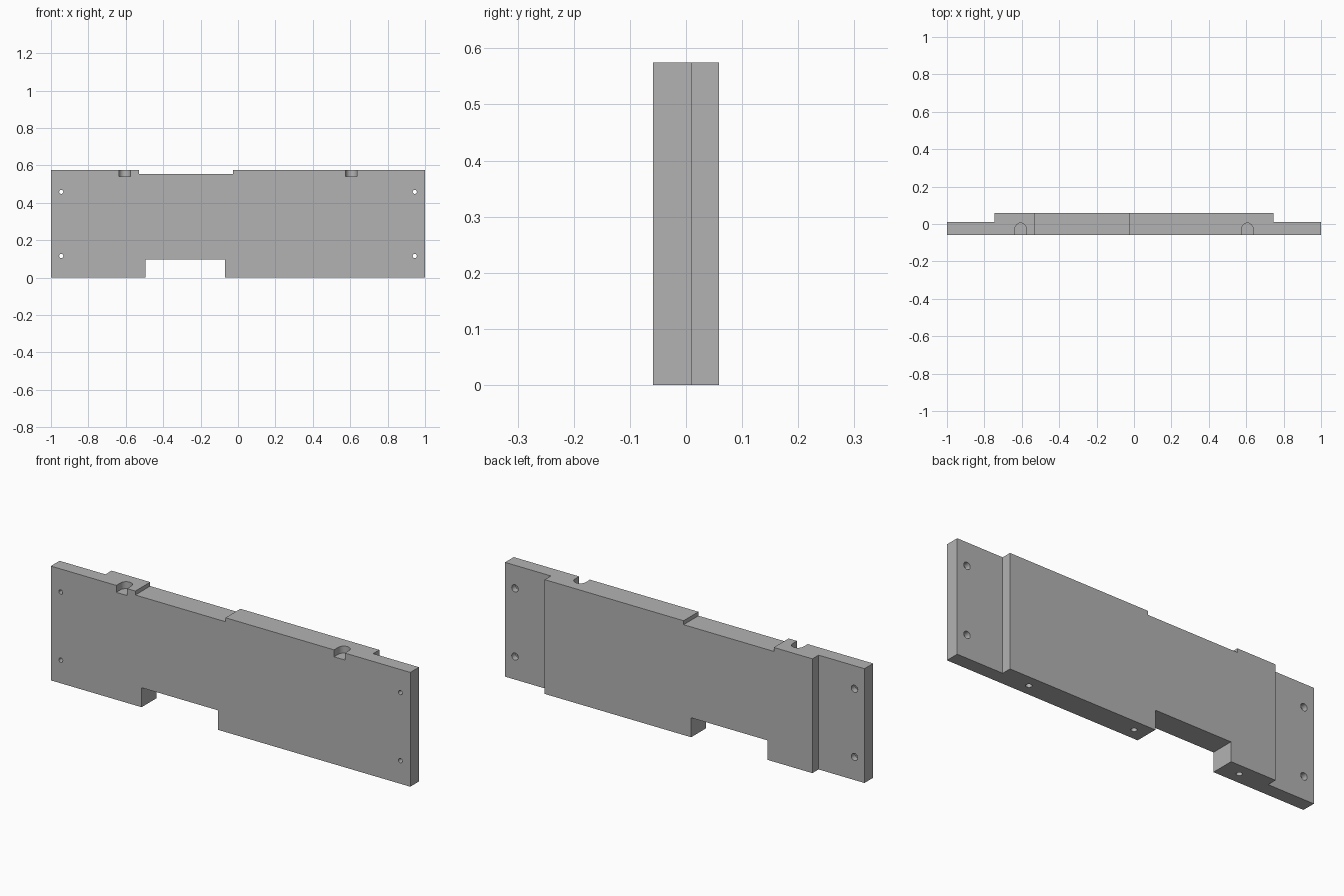
import bpy
import bmesh
from math import pi
from mathutils import Matrix

if "Cube" in bpy.data.objects:
    bpy.data.objects.remove(bpy.data.objects["Cube"])

HEIGHT = 0.575
FRONT, STEP, BACK = -0.059, 0.01, 0.059

grey = bpy.data.materials.new("plain grey")
grey.use_nodes = True
grey.diffuse_color = (0.45, 0.45, 0.45, 1)
grey.node_tree.nodes["Principled BSDF"].inputs["Base Color"].default_value = grey.diffuse_color


def make_object(name, bm):
    bmesh.ops.recalc_face_normals(bm, faces=bm.faces)
    mesh = bpy.data.meshes.new(name)
    bm.to_mesh(mesh)
    bm.free()
    mesh.materials.append(grey)
    obj = bpy.data.objects.new(name, mesh)
    bpy.context.collection.objects.link(obj)
    return obj


def prism(name, outline, z0, z1):
    """Extrude an outline in x and y from z0 up to z1."""
    bm = bmesh.new()
    face = bm.faces.new([bm.verts.new((x, y, z0)) for x, y in outline])
    top = bmesh.ops.extrude_face_region(bm, geom=[face])["geom"]
    verts = [v for v in top if isinstance(v, bmesh.types.BMVert)]
    bmesh.ops.translate(bm, verts=verts, vec=(0, 0, z1 - z0))
    return make_object(name, bm)


def box(name, x0, x1, y0, y1, z0, z1):
    return prism(name, [(x0, y0), (x1, y0), (x1, y1), (x0, y1)], z0, z1)


def cylinder(name, radius, length, centre, along_y=False):
    bm = bmesh.new()
    turn = Matrix.Rotation(pi / 2 if along_y else 0, 4, "X")
    bmesh.ops.create_cone(bm, cap_ends=True, segments=24, radius1=radius, radius2=radius,
                          depth=length, matrix=Matrix.Translation(centre) @ turn)
    return make_object(name, bm)


def cut(target, cutter):
    cutter.hide_render = True
    mod = target.modifiers.new("cut", "BOOLEAN")
    mod.operation = "DIFFERENCE"
    mod.solver = "EXACT"
    mod.object = cutter
    bpy.context.view_layer.objects.active = target
    bpy.ops.object.modifier_apply(modifier=mod.name)
    bpy.data.objects.remove(cutter)


# Board with a thicker middle and thin end flanges
PANEL = 0.745
board = prism("mounting_board", [(-1, FRONT), (1, FRONT), (1, STEP), (PANEL, STEP),
                                 (PANEL, BACK), (-PANEL, BACK), (-PANEL, STEP), (-1, STEP)],
              0, HEIGHT)

# Shallow recess in the top edge and deep notch in the bottom edge
cut(board, box("top_recess", -0.53, -0.028, -0.2, 0.2, 0.555, 0.7))
cut(board, box("bottom_notch", -0.495, -0.07, -0.2, 0.2, -0.1, 0.098))

for side in (-1, 1):
    # Round-ended slots open to the front and top
    x, r, y = side * 0.606, 0.03, -0.025
    cut(board, box("slot_mouth", x - r, x + r, -0.2, y, 0.54, 0.7))
    cut(board, cylinder("slot_end", r, 0.16, (x, y, 0.62)))

    # Screw holes through the flanges, wider at the back
    for z in (0.116, 0.459):
        cut(board, cylinder("screw_hole", 0.011, 0.4, (side * 0.945, 0, z), True))
        cut(board, cylinder("counterbore", 0.018, 0.1, (side * 0.945, STEP + 0.02, z), True))

# Blind holes in the bottom edge
for x in (-0.59, 0, 0.59):
    cut(board, cylinder("bottom_hole", 0.014, 0.2, (x, 0, 0)))

bpy.ops.object.select_all(action="DESELECT")
board.select_set(True)
bpy.context.view_layer.objects.active = board
bpy.ops.object.shade_smooth_by_angle()
